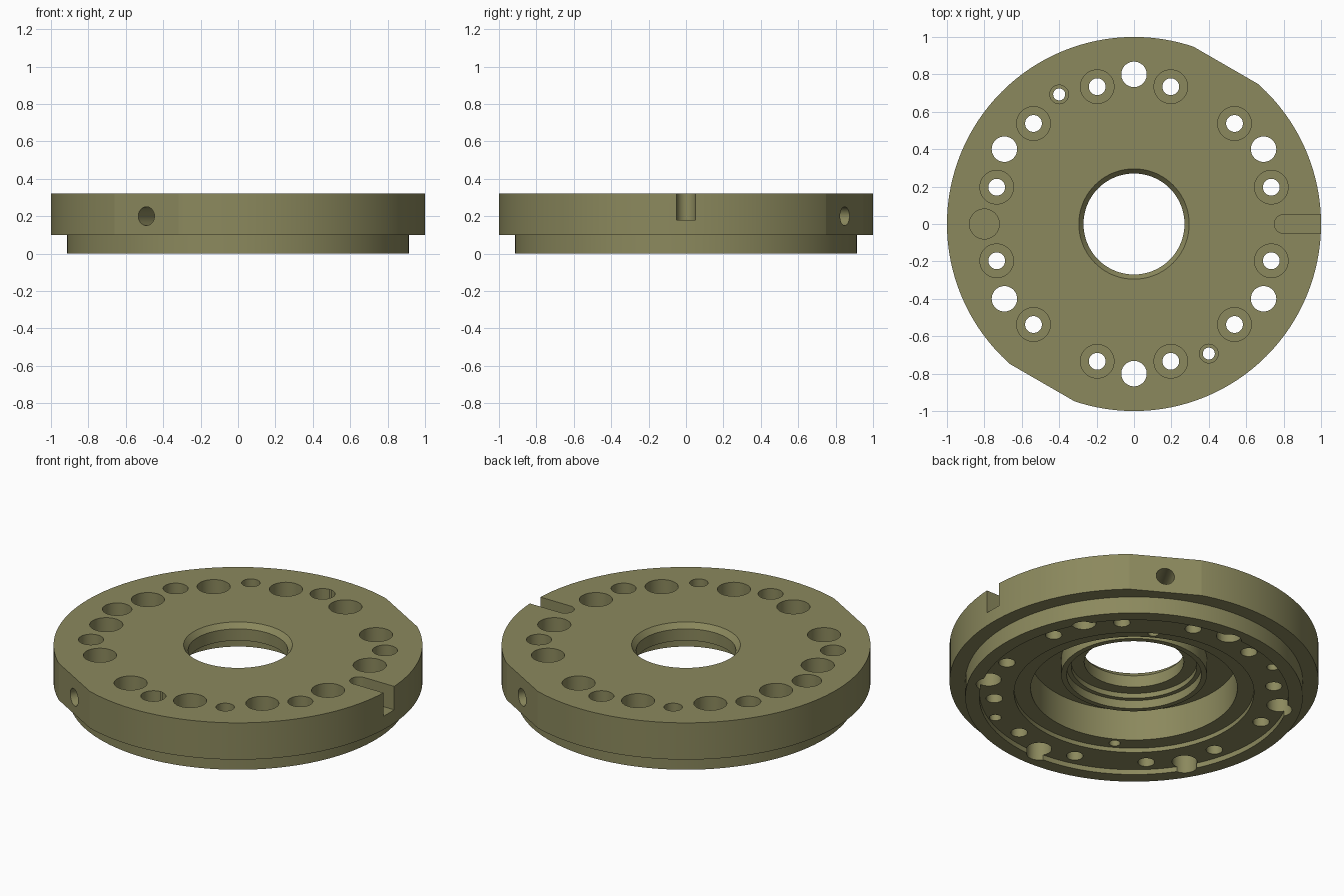
import bpy, bmesh
from math import sin, cos, pi, radians
from mathutils import Matrix, Vector

if "Cube" in bpy.data.objects:
    bpy.data.objects.remove(bpy.data.objects["Cube"])


def lathe(bm, profile, segs, closed=False, matrix=Matrix()):
    """Revolve (r, z) points about z; closed loops make rings, open ones get end caps."""
    rings = [[bm.verts.new(matrix @ Vector((r * cos(2 * pi * i / segs), r * sin(2 * pi * i / segs), z)))
              for i in range(segs)] for r, z in profile]
    pairs = list(zip(rings, rings[1:]))
    if closed:
        pairs.append((rings[-1], rings[0]))
    else:
        bm.faces.new(rings[0][::-1])
        bm.faces.new(rings[-1])
    for a, b in pairs:
        for i in range(segs):
            j = (i + 1) % segs
            bm.faces.new((a[i], a[j], b[j], b[i]))


def prism(bm, outline, z0, z1):
    """Vertical prism from an xy outline."""
    low = [bm.verts.new((x, y, z0)) for x, y in outline]
    top = [bm.verts.new((x, y, z1)) for x, y in outline]
    bm.faces.new(low[::-1])
    bm.faces.new(top)
    for i in range(len(low)):
        j = (i + 1) % len(low)
        bm.faces.new((low[i], low[j], top[j], top[i]))


def finish(bm, name):
    bmesh.ops.recalc_face_normals(bm, faces=bm.faces)
    mesh = bpy.data.meshes.new(name)
    bm.to_mesh(mesh)
    bm.free()
    obj = bpy.data.objects.new(name, mesh)
    bpy.context.collection.objects.link(obj)
    return obj


def polar(radius, deg):
    return Matrix.Translation((radius * cos(radians(deg)), radius * sin(radians(deg)), 0))


# Stepped disc with hollow underside and central hub
bm = bmesh.new()
lathe(bm, [(.915, 0), (.915, .1), (1, .1), (1, .32), (.295, .32), (.27, .29),
           (.27, .22), (.34, .22), (.34, .19), (.365, .19), (.365, .14),
           (.395, .14), (.395, .24), (.56, .24), (.56, .056), (.65, .056),
           (.65, .03), (.838, .03), (.838, 0)], 128, closed=True)
disc = finish(bm, "flange_disc")

# First cutter set: vertical holes, slot and edge flats
cut = bmesh.new()
for k in range(12):
    lathe(cut, [(.045, -.1), (.045, .16), (.09, .16), (.09, .4)], 48,
          matrix=polar(.76, 15 + 30 * k))
for a in (30, 90, 150, 210, 270, 330):
    lathe(cut, [(.068, -.1), (.068, .4)], 48, matrix=polar(.8, a))
for a in (120, 300):
    lathe(cut, [(.032, -.1), (.032, .24), (.05, .24), (.05, .4)], 48, matrix=polar(.8, a))
lathe(cut, [(.08, .16), (.08, .4)], 48, matrix=polar(.8, 180))
arc = [(.8 + .05 * cos(pi / 2 + pi * i / 24), .05 * sin(pi / 2 + pi * i / 24)) for i in range(25)]
prism(cut, arc + [(1.1, -.05), (1.1, .05)], .18, .4)
for a in (60, 240):
    c, s = cos(radians(a)), sin(radians(a))
    prism(cut, [(u * c - v * s, u * s + v * c)
                for u, v in ((.98, -.4), (1.2, -.4), (1.2, .4), (.98, .4))], -.1, .4)
hole_cutter = finish(cut, "hole_cutter")

# Second set: radial ports; third set: vertical passages joining them
radial, passage = bmesh.new(), bmesh.new()
for a in (60, 240):
    m = (Matrix.Rotation(radians(a), 4, 'Z') @ Matrix.Translation((0, 0, .2))
         @ Matrix.Rotation(pi / 2, 4, 'Y'))
    lathe(radial, [(.05, .59), (.05, 1.1)], 48, matrix=m)
    lathe(passage, [(.03, 0), (.03, .2)], 48, matrix=polar(.605, a))
cutters = [hole_cutter, finish(radial, "port_cutter"), finish(passage, "passage_cutter")]

bpy.context.view_layer.objects.active = disc
disc.select_set(True)
for c in cutters:
    mod = disc.modifiers.new(c.name, 'BOOLEAN')
    mod.operation, mod.solver, mod.object = 'DIFFERENCE', 'EXACT', c
    bpy.ops.object.modifier_apply(modifier=mod.name)
for c in cutters:
    bpy.data.objects.remove(c)
bpy.ops.object.shade_smooth_by_angle(angle=radians(9))

# Olive finish
mat = bpy.data.materials.new("olive")
mat.diffuse_color = (.26, .25, .11, 1)
mat.use_nodes = True
mat.node_tree.nodes["Principled BSDF"].inputs["Base Color"].default_value = mat.diffuse_color
disc.data.materials.append(mat)
